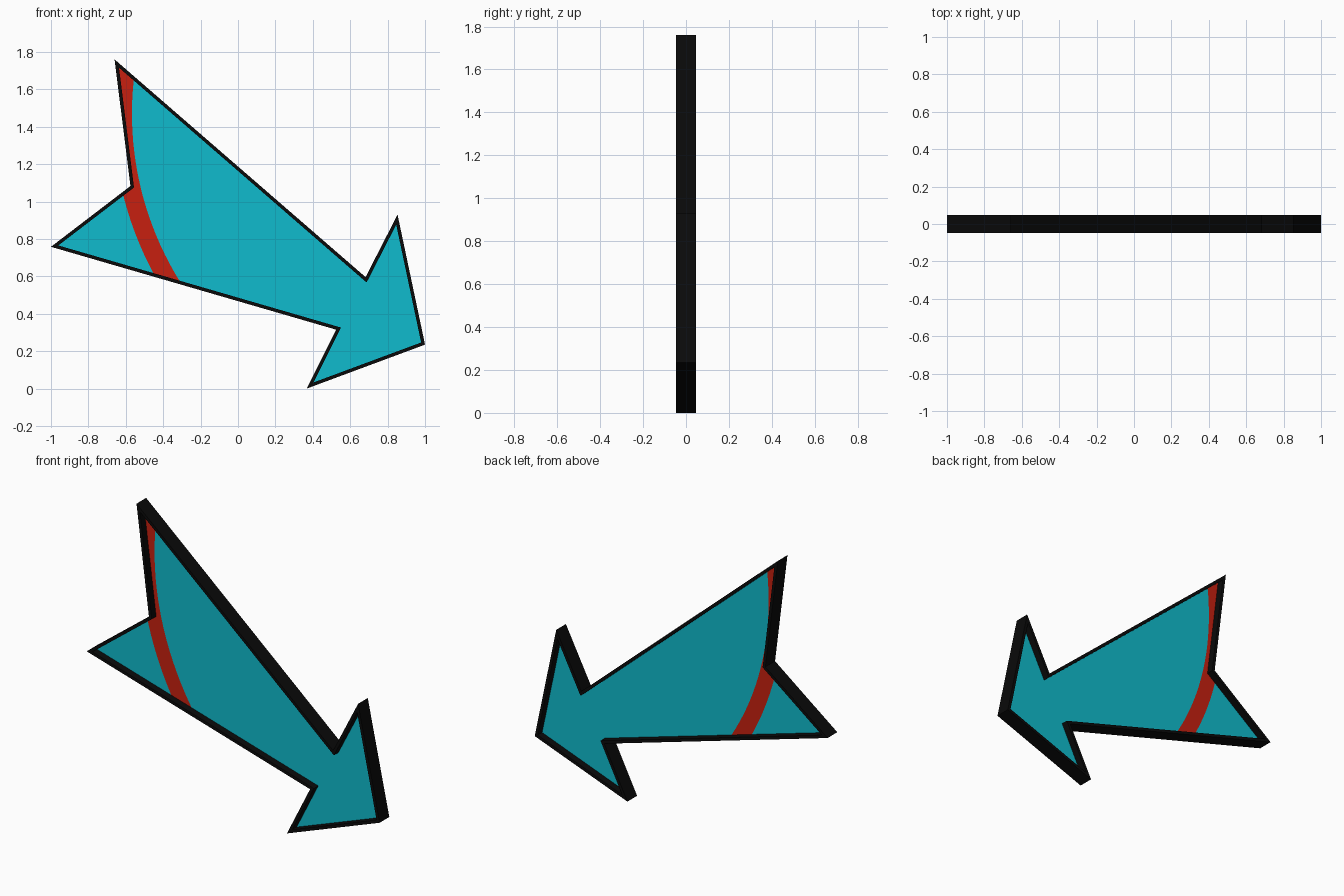
import bpy, bmesh, math
from mathutils import Vector
from mathutils.geometry import intersect_line_sphere_2d

if "Cube" in bpy.data.objects:
    bpy.data.objects.remove(bpy.data.objects["Cube"])

HALF_DEPTH = 0.047     # half thickness of the black rim
PLATE_HALF = 0.004     # half thickness of the recessed panels
RIM = 0.018            # rim width seen from the front
ARC_CENTRE = Vector((1.133, 1.47))
R_INNER, R_OUTER = 1.70, 1.80

# Arrow silhouette in x, z (counter-clockwise)
outline = [Vector(p) for p in (
    (-0.66, 1.76), (-0.575, 1.083), (-1.0, 0.758), (0.525, 0.315),
    (0.367, 0.0), (1.0, 0.235), (0.853, 0.93), (0.682, 0.596))]


def material(name, rgb):
    m = bpy.data.materials.new(name)
    m.diffuse_color = (*rgb, 1)
    m.use_nodes = True
    m.node_tree.nodes["Principled BSDF"].inputs["Base Color"].default_value = m.diffuse_color
    return m


def inset(pts, d):
    """Mitred inward offset of a counter-clockwise polygon."""
    out = []
    for i, p in enumerate(pts):
        a = (p - pts[i - 1]).normalized()
        b = (pts[(i + 1) % len(pts)] - p).normalized()
        na, nb = Vector((-a.y, a.x)), Vector((-b.y, b.x))
        out.append(p + (na + nb) * (d / (1 + na.dot(nb))))
    return out


def finish(bm, name, mat):
    bmesh.ops.recalc_face_normals(bm, faces=bm.faces)
    me = bpy.data.meshes.new(name)
    bm.to_mesh(me)
    bm.free()
    me.materials.append(mat)
    ob = bpy.data.objects.new(name, me)
    bpy.context.collection.objects.link(ob)


def plate(name, pts, mat):
    """Thin flat panel in the middle of the rim."""
    bm = bmesh.new()
    front, back = [[bm.verts.new((p.x, y, p.y)) for p in pts]
                   for y in (-PLATE_HALF, PLATE_HALF)]
    bm.faces.new(front)
    bm.faces.new(back[::-1])
    for i in range(len(pts)):
        bm.faces.new((front[i - 1], front[i], back[i], back[i - 1]))
    finish(bm, name, mat)


def crossing(a, b, r):
    hits = intersect_line_sphere_2d(a, b, ARC_CENTRE, r, True)
    return next(h for h in hits if h is not None)


def arc(start, end, r, n=20):
    def ang(p):
        return math.atan2(p.y - ARC_CENTRE.y, p.x - ARC_CENTRE.x) % (2 * math.pi)
    a, b = ang(start), ang(end)
    return [ARC_CENTRE + r * Vector((math.cos(t), math.sin(t)))
            for t in (a + (b - a) * i / n for i in range(n + 1))]


cyan = material("cyan", (0.005, 0.50, 0.61))
red = material("red", (0.57, 0.0144, 0.005))
black = material("black", (0.003, 0.003, 0.003))

# Black raised rim
bm = bmesh.new()
loops = [[bm.verts.new((p.x, y, p.y)) for p in pts] for pts, y in (
    (outline, -HALF_DEPTH), (outline, HALF_DEPTH),
    (inset(outline, RIM), HALF_DEPTH), (inset(outline, RIM), -HALF_DEPTH))]
for k in range(4):
    a, b = loops[k - 1], loops[k]
    for i in range(len(outline)):
        bm.faces.new((a[i - 1], a[i], b[i], b[i - 1]))
finish(bm, "arrow_rim", black)

# Recessed panels, split by two concentric arcs
p = inset(outline, RIM * 0.6)
right_arc = arc(crossing(p[2], p[3], R_INNER), crossing(p[7], p[0], R_INNER), R_INNER)
left_arc = arc(crossing(p[2], p[3], R_OUTER), crossing(p[1], p[2], R_OUTER), R_OUTER)
plate("arrow_body_panel", right_arc[::-1] + p[3:], cyan)
plate("arrow_stripe", right_arc + p[:2] + left_arc[::-1], red)
plate("arrow_tail_panel", left_arc + [p[2]], cyan)
